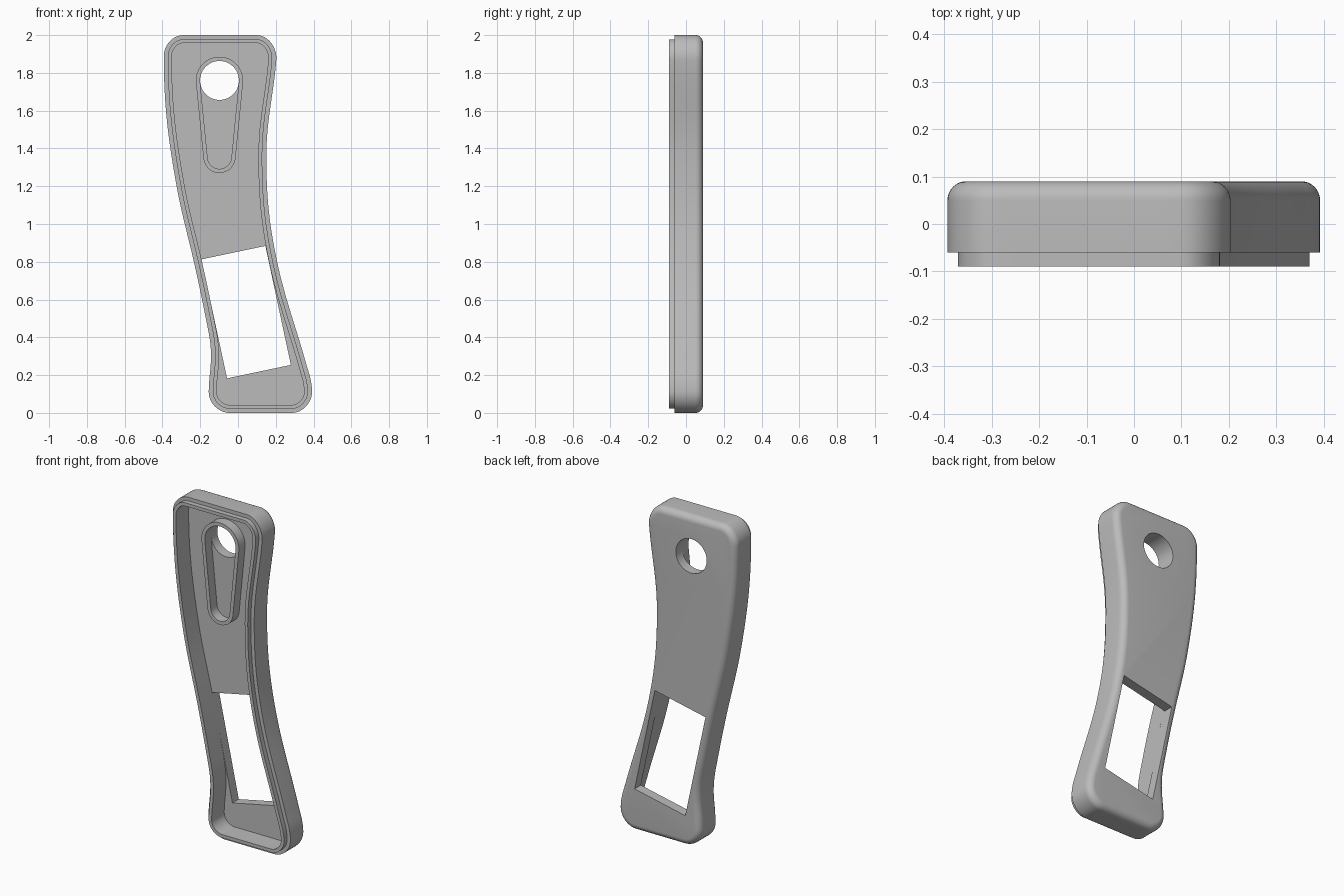
import bpy, bmesh, math
from mathutils import Vector
from mathutils.geometry import interpolate_bezier

cube = bpy.data.objects.get("Cube")
if cube:
    bpy.data.objects.remove(cube, do_unlink=True)

grey = bpy.data.materials.new("plain grey")
grey.use_nodes = True
colour = (0.5, 0.5, 0.5, 1)
grey.diffuse_color = colour
grey.node_tree.nodes["Principled BSDF"].inputs["Base Color"].default_value = colour

BACK, FLOOR, STEP, FRONT = 0.09, 0.03, -0.06, -0.09
WALL, LIP, FILLET = 0.042, 0.022, 0.04


def loft(name, rings, caps=True):
    """Skin a list of (outline, y) rings; cap the ends or join last to first."""
    bm = bmesh.new()
    loops = [[bm.verts.new((p.x, y, p.y)) for p in pts] for pts, y in rings]
    pairs = list(zip(loops, loops[1:]))
    if caps:
        bm.faces.new(loops[0])
        bm.faces.new(loops[-1])
    else:
        pairs.append((loops[-1], loops[0]))
    for a, b in pairs:
        n = len(a)
        for i in range(n):
            j = (i + 1) % n
            bm.faces.new((a[i], a[j], b[j], b[i]))
    bmesh.ops.recalc_face_normals(bm, faces=bm.faces)
    mesh = bpy.data.meshes.new(name)
    bm.to_mesh(mesh)
    bm.free()
    mesh.materials.append(grey)
    obj = bpy.data.objects.new(name, mesh)
    bpy.context.collection.objects.link(obj)
    return obj


def smooth(obj):
    bpy.ops.object.select_all(action="DESELECT")
    obj.select_set(True)
    bpy.context.view_layer.objects.active = obj
    bpy.ops.object.shade_smooth_by_angle(angle=math.radians(30))


def inset(pts, d):
    """Move a counter-clockwise outline inwards by d."""
    out = []
    for i, p in enumerate(pts):
        t = (pts[(i + 1) % len(pts)] - pts[i - 1]).normalized()
        out.append(p + Vector((-t.y, t.x)) * d)
    return out


# Handle outline: point and travel direction, counter-clockwise from top left
anchors = [
    ((-0.29, 2), (-1, 0)), ((-0.393, 1.89), (0, -1)),
    ((-0.325, 1.2), (0.18, -1)), ((-0.236, 0.81), (0.23, -1)),
    ((-0.16, 0.45), (0.2, -1)), ((-0.143, 0.3), (0, -1)),
    ((-0.155, 0.11), (0, -1)), ((-0.045, 0), (1, 0)),
    ((0.285, 0), (1, 0)), ((0.392, 0.11), (0, 1)),
    ((0.358, 0.27), (-0.28, 1)), ((0.205, 0.81), (-0.21, 1)),
    ((0.15, 1.36), (0, 1)), ((0.203, 1.87), (0.08, 1)), ((0.1, 2), (-1, 0)),
]
outline = []
for i, (p, d) in enumerate(anchors):
    q, e = anchors[(i + 1) % len(anchors)]
    p, q, d, e = Vector(p), Vector(q), Vector(d).normalized(), Vector(e).normalized()
    h = (q - p).length * 0.37
    outline += [v.xy for v in interpolate_bezier(p, p + d * h, q - e * h, q, 13)[:-1]]

# Hollow shell with a stepped lip and a rounded back edge
rim, lip, inner = outline, inset(outline, LIP), inset(outline, WALL)
rings = [(inner, FLOOR), (inner, FRONT), (lip, FRONT), (lip, STEP), (rim, STEP)]
for k in range(9):
    a = math.pi / 2 * k / 8
    rings.append((inset(outline, FILLET * (1 - math.cos(a))),
                  BACK - FILLET + FILLET * math.sin(a)))
shell = loft("handle_shell", rings)

# Keyhole shape: large hole above, small round end below
HOLE = Vector((-0.098, 1.76))
END = Vector((-0.098, 1.355))
HOLE_R, END_R, BOSS_WALL = 0.103, 0.063, 0.022


def arc(c, r, a0, a1, n):
    return [c + Vector((math.cos(a), math.sin(a))) * r
            for a in (a0 + (a1 - a0) * i / n for i in range(n + 1))]


def keyhole(extra):
    tilt = math.asin((HOLE_R - END_R) / (HOLE - END).length)
    return (arc(HOLE, HOLE_R + extra, -tilt, math.pi + tilt, 32)
            + arc(END, END_R + extra, math.pi + tilt, 2 * math.pi - tilt, 24))


# Cut the round hole and the slanted window through the back plate
window = [Vector(p) for p in ((-0.193, 0.813), (-0.058, 0.183), (0.28, 0.254), (0.145, 0.884))]
round_hole = arc(HOLE, HOLE_R, 0, 2 * math.pi, 64)[:-1]
for name, pts in (("window_cutter", window), ("hole_cutter", round_hole)):
    cutter = loft(name, [(pts, FLOOR - 0.012), (pts, BACK + 0.1)])
    cutter.hide_render = True
    cutter.hide_viewport = True
    cut = shell.modifiers.new(name, "BOOLEAN")
    cut.operation = "DIFFERENCE"
    cut.solver = "EXACT"
    cut.object = cutter

# Apply the cuts so the shading is set on the final faces
bpy.context.view_layer.update()
graph = bpy.context.evaluated_depsgraph_get()
final = bpy.data.meshes.new_from_object(shell.evaluated_get(graph))
shell.modifiers.clear()
shell.data = final
for name in ("window_cutter", "hole_cutter"):
    bpy.data.objects.remove(bpy.data.objects[name], do_unlink=True)
smooth(shell)

# Raised keyhole wall standing on the floor of the shell
BOSS_TOP = -0.03
outer_key, inner_key = keyhole(BOSS_WALL), keyhole(0)
boss = loft("keyhole_wall", [(outer_key, FLOOR + 0.002), (outer_key, BOSS_TOP),
                             (inner_key, BOSS_TOP), (inner_key, FLOOR + 0.002)], caps=False)
smooth(boss)
